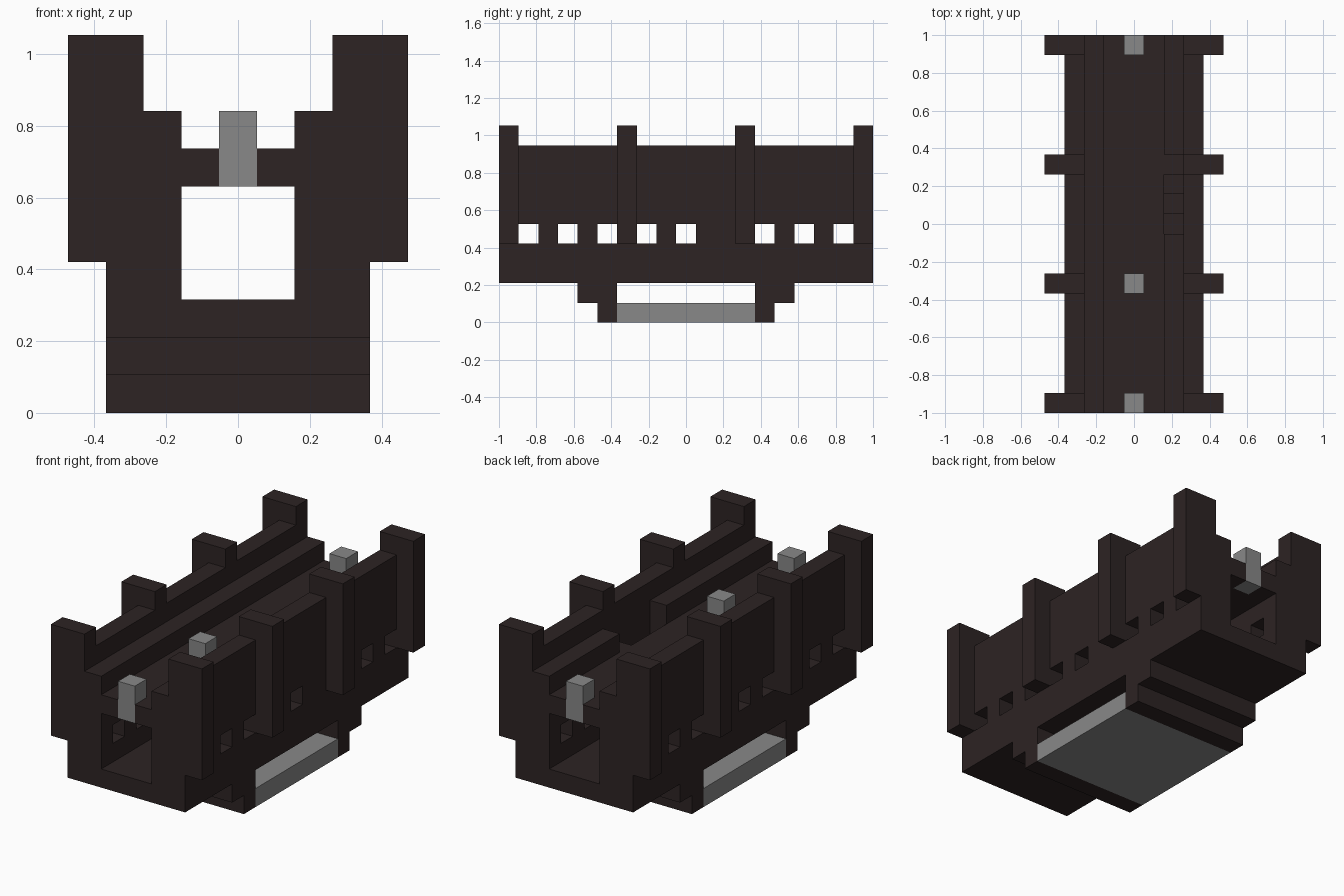
import bpy
import bmesh
from mathutils import Matrix, Vector

U = 2 / 19  # one block
if "Cube" in bpy.data.objects:
    bpy.data.objects.remove(bpy.data.objects["Cube"])


def material(name, rgb):
    m = bpy.data.materials.new(name)
    m.use_nodes = True
    m.diffuse_color = (*rgb, 1)
    m.node_tree.nodes["Principled BSDF"].inputs["Base Color"].default_value = (*rgb, 1)
    return m


dark = material("dark brown", (0.026, 0.017, 0.017))
grey = material("grey", (0.246, 0.246, 0.246))


def part(name, mat, boxes):
    """Join boxes, each given as x, y and z ranges in blocks."""
    bm = bmesh.new()
    for ranges in boxes:
        lo, hi = (Vector(c) * U for c in zip(*ranges))
        place = Matrix.Translation((lo + hi) / 2) @ Matrix.Diagonal((*(hi - lo), 1))
        bmesh.ops.create_cube(bm, size=1, matrix=place)
    mesh = bpy.data.meshes.new(name)
    bm.to_mesh(mesh)
    bm.free()
    mesh.materials.append(mat)
    bpy.context.collection.objects.link(bpy.data.objects.new(name, mesh))


def cell(i):
    return (i - 0.5, i + 0.5)


def sided(a, b, side):
    return tuple(sorted((a * side, b * side)))


END = 9.5
FULL = (-END, END)
WIDE = (-3.5, 3.5)

# Floor and the stepped feet below it
part("floor", dark, [(WIDE, FULL, (2, 3))])
for side, label in ((-1, "front"), (1, "back")):
    part(label + "_foot", dark, [
        (WIDE, sided(3.5, 5.5, side), (1, 2)),
        (WIDE, sided(3.5, 4.5, side), (0, 1))])
part("bottom_slab", grey, [(WIDE, (-3.5, 3.5), (0, 1))])

# Side walls with a row of windows, and tall outer pillars
for side, label in ((1, "left"), (-1, "right")):
    thick, outer, inner = (sided(a, b, side) for a, b in ((1.5, 3.5), (2.5, 3.5), (1.5, 2.5)))
    wall = [(thick, FULL, (3, 4)), (outer, FULL, (5, 9))]
    piers = list(range(-9, 10, 2)) + ([2] if side > 0 else [])
    wall += [(thick, cell(i), (4, 5)) for i in piers]
    ledges = [(-END, -0.5), (3.5, END)] if side > 0 else [FULL]
    wall += [(inner, span, (5, 8)) for span in ledges]
    part(label + "_wall", dark, wall)
    pillars = []
    for i in (-9, -3, 3, 9):
        pillars += [(sided(3.5, 4.5, side), cell(i), (4, 10)),
                    (outer, cell(i), (9, 10))]
    part(label + "_pillars", dark, pillars)

# Stair climbing through the left inner ledge
part("stair", dark, [((1.5, 2.5), cell(i), (5, i + 4)) for i in (2, 3)])

# Roof strips around the lamp blocks
lamps = (-9, -3, 9)
part("roof", dark, [
    ((-1.5, -0.5), FULL, (6, 7)), ((0.5, 1.5), FULL, (6, 7)),
    *[(cell(0), (a + 0.5, b - 0.5), (6, 7)) for a, b in zip(lamps, lamps[1:])]])
for n, i in enumerate(lamps, 1):
    part(f"lamp_{n}", grey, [(cell(0), cell(i), (6, 8))])
